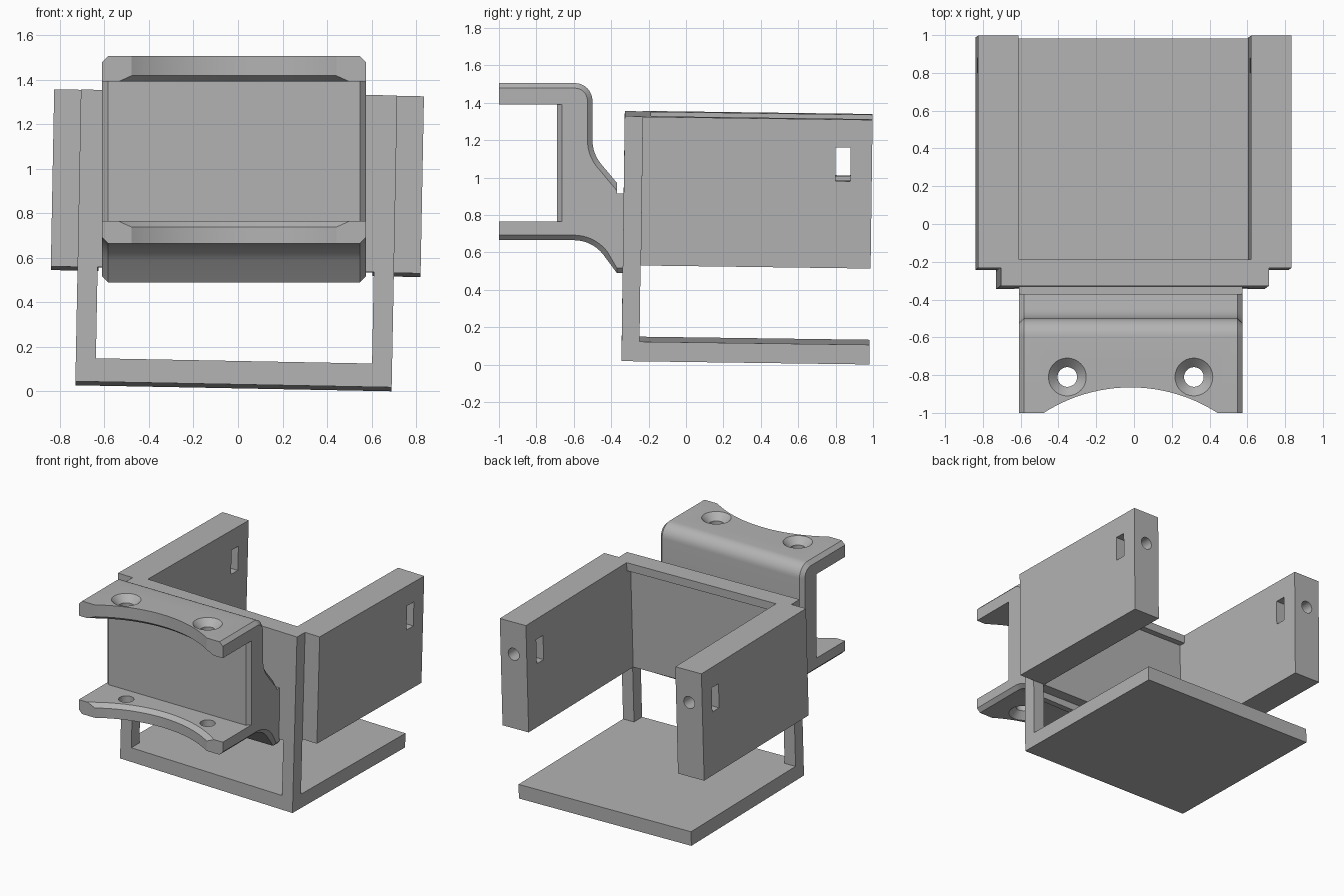
import bpy, bmesh
from math import sin, cos, tan, radians, pi
from mathutils import Matrix, Vector

cube = bpy.data.objects.get("Cube")
if cube:
    bpy.data.objects.remove(cube, do_unlink=True)

GREY = (0.45, 0.45, 0.45, 1)
grey = bpy.data.materials.new("plain grey")
grey.use_nodes = True
grey.diffuse_color = GREY
grey.node_tree.nodes["Principled BSDF"].inputs["Base Color"].default_value = GREY


def make(name, bm):
    bmesh.ops.recalc_face_normals(bm, faces=bm.faces)
    mesh = bpy.data.meshes.new(name)
    bm.to_mesh(mesh)
    bm.free()
    mesh.materials.append(grey)
    ob = bpy.data.objects.new(name, mesh)
    bpy.context.collection.objects.link(ob)
    return ob


def box(name, lo, hi):
    lo, hi = Vector(lo), Vector(hi)
    bm = bmesh.new()
    bmesh.ops.create_cube(bm, size=1, matrix=Matrix.Translation((lo + hi) / 2)
                          @ Matrix.Diagonal((*(hi - lo), 1)))
    return make(name, bm)


def loft(name, rings):
    """Skin a row of equal-length point loops and cap both ends."""
    bm = bmesh.new()
    loops = [[bm.verts.new(p) for p in ring] for ring in rings]
    n = len(loops[0])
    for a, b in zip(loops, loops[1:]):
        for i in range(n):
            j = (i + 1) % n
            bm.faces.new((a[i], a[j], b[j], b[i]))
    bm.faces.new(loops[0])
    bm.faces.new(loops[-1])
    return make(name, bm)


def turned(name, x, y, steps, n=48):
    """Upright round solid from (radius, z) steps."""
    return loft(name, [[(x + r * cos(2 * pi * i / n), y + r * sin(2 * pi * i / n), z)
                        for i in range(n)] for r, z in steps])


def select(ob):
    bpy.ops.object.select_all(action='DESELECT')
    ob.select_set(True)
    bpy.context.view_layer.objects.active = ob


def cut(ob, cutter):
    select(ob)
    mod = ob.modifiers.new("cut", 'BOOLEAN')
    mod.operation = 'DIFFERENCE'
    mod.solver = 'EXACT'
    mod.object = cutter
    bpy.ops.object.modifier_apply(modifier=mod.name)
    bpy.data.objects.remove(cutter, do_unlink=True)


# Slightly tilted holder, built square and then turned
TOP, LOW, DEEP, FRONT = 1.31, 0.515, 1.325, 0.095
base = box("base_plate", (-0.71, 0, 0), (0.71, DEEP, 0.105))

frame = box("front_frame", (-0.71, 0, 0.105), (0.71, FRONT, TOP))
cut(frame, box("opening", (-0.62, -1, 0), (0.62, 1, LOW)))
lip = box("top_lip", (-0.615, FRONT, 1.25), (0.615, 0.14, TOP))
holder = [base, frame, lip]

# Side walls with a nut slot and a screw hole from the back
for side, name in ((1, "left_wall"), (-1, "right_wall")):
    xs = sorted((side * 0.615, side * 0.83))
    wall = box(name, (xs[0], FRONT, LOW), (xs[1], DEEP, TOP))
    cut(wall, box("slot", (xs[0] - 1, 1.13, 0.98), (xs[1] + 1, 1.21, 1.16)))
    screw = turned("screw", 0, 0, ((0.045, -0.2), (0.045, 0.2)), 32)
    screw.data.transform(Matrix.Translation((sum(xs) / 2, DEEP, 1.07))
                         @ Matrix.Rotation(pi / 2, 4, 'X'))
    cut(wall, screw)
    holder.append(wall)

tilt = (Matrix.Translation((-0.02, -0.345, 0.032))
        @ Matrix.Rotation(0.019, 4, 'Y') @ Matrix.Rotation(-0.0135, 4, 'X'))
for ob in holder:
    ob.data.transform(tilt)


# Clamp bracket: side profile, shrunk by d at both ends for the chamfer
def arc(y, z, r, a, b, n):
    return [(y + r * cos(radians(a + (b - a) * i / n)),
             z + r * sin(radians(a + (b - a) * i / n))) for i in range(n + 1)]


def profile(x, d):
    pts = [(-1, 1.39), (-1, 1.505 - d)]
    pts += arc(-0.595, 1.41, 0.095 - d, 90, 0, 8)
    pts += arc(-0.3, 1.2, 0.2 + d, 180, 220, 8)
    y, z = pts[-1]
    pts += [(-0.37, z - (y + 0.37) * -1 / tan(radians(40)) * -1 * -1)]
    pts += [(-0.37, 0.915), (-0.325, 0.915), (-0.325, 0.49 + d), (-0.37, 0.49 + d)]
    pts += arc(-0.6, 0.465, 0.2 + d, 38, 90, 8)
    pts += [(-1, 0.665 + d), (-1, 0.765), (-0.69 + d, 0.765), (-0.69 + d, 1.39)]
    return [(x, y, z) for y, z in pts]


bracket = loft("clamp_bracket", [profile(-0.61, 0.027), profile(-0.583, 0),
                                 profile(0.548, 0), profile(0.575, 0.027)])

# Round saddle cut, flared towards the inside of the clamp
cut(bracket, turned("saddle", -0.018, -1.716, (
    (0.851, 0.5), (0.851, 0.738), (0.886, 0.766), (0.886, 1.389),
    (0.851, 1.417), (0.851, 1.7)), 128))

# Countersunk holes through both plates
for x in (-0.353, 0.317):
    cut(bracket, turned("countersink", x, -0.81, (
        (0.12, 0.645), (0.052, 0.713), (0.052, 1.457), (0.12, 1.525))))

for ob in holder + [bracket]:
    select(ob)
    bpy.ops.object.shade_smooth_by_angle(angle=radians(25))
